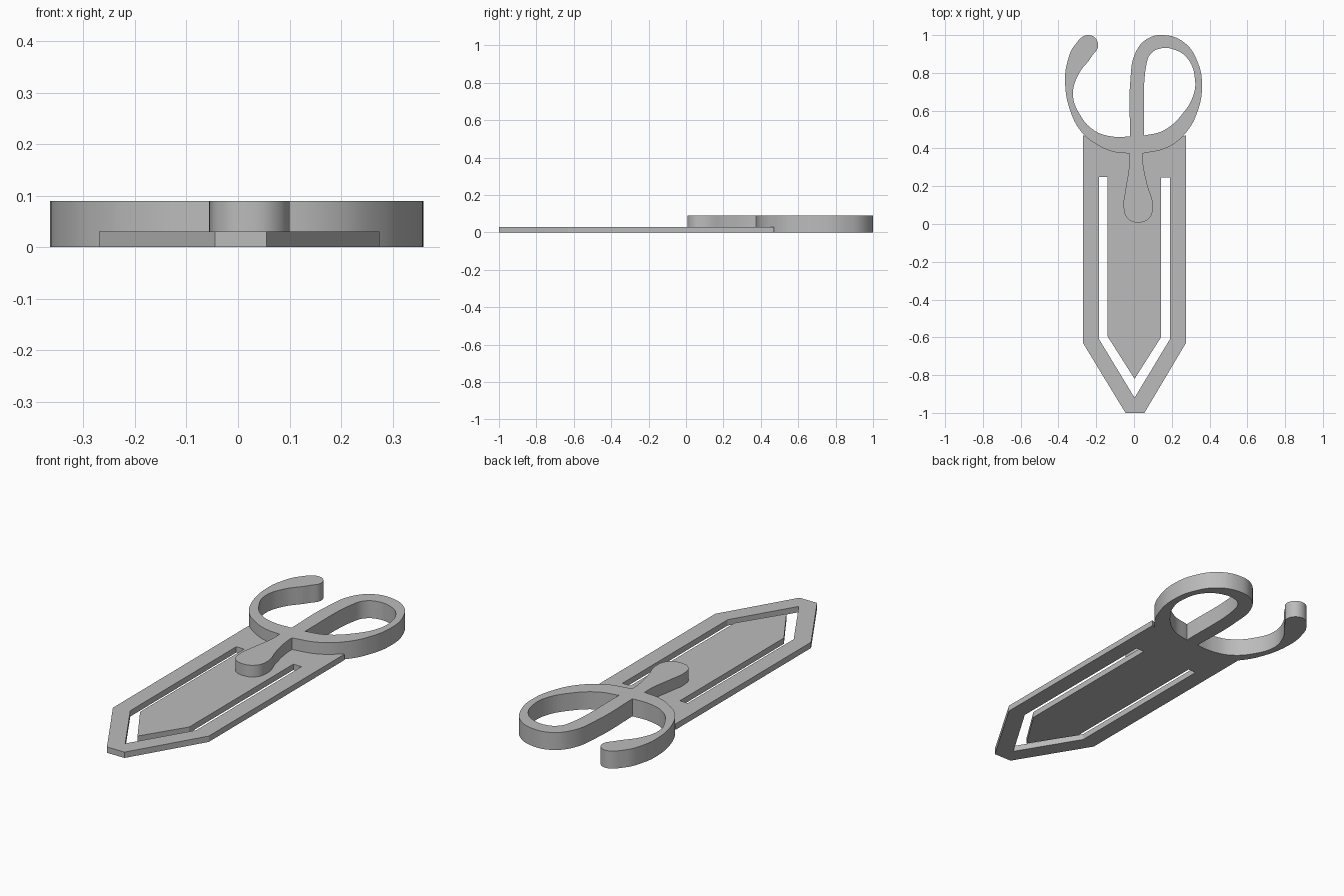
import bpy
import bmesh

# Remove the default cube
cube = bpy.data.objects.get("Cube")
if cube:
    bpy.data.objects.remove(cube, do_unlink=True)

SHARP = "VECTOR"   # marks a corner point in an otherwise smooth outline

# One grey for the whole clip
grey = bpy.data.materials.new("plain grey")
grey.use_nodes = True
colour = (0.5, 0.5, 0.5, 1)
grey.diffuse_color = colour
for node in grey.node_tree.nodes:
    if node.type == "BSDF_PRINCIPLED":
        node.inputs["Base Color"].default_value = colour


def add_outline(curve, points, all_sharp):
    """Add one closed outline; later outlines inside the first become holes."""
    spline = curve.splines.new("BEZIER")
    spline.bezier_points.add(len(points) - 1)
    spline.use_cyclic_u = True
    for knot, (x, y, *corner) in zip(spline.bezier_points, points):
        knot.co = (x, y, 0)
        handle = SHARP if corner or all_sharp else "AUTO"
        knot.handle_left_type = handle
        knot.handle_right_type = handle


def make_slab(name, outlines, thickness, all_sharp=False):
    """Fill the outlines and raise them from the ground to the thickness."""
    curve = bpy.data.curves.new(name + " outline", "CURVE")
    curve.dimensions = "2D"
    curve.fill_mode = "BOTH"
    curve.resolution_u = 8
    curve.extrude = thickness / 2
    for points in outlines:
        add_outline(curve, points, all_sharp)
    helper = bpy.data.objects.new(name + " helper", curve)
    bpy.context.collection.objects.link(helper)
    bpy.context.view_layer.update()
    evaluated = helper.evaluated_get(bpy.context.evaluated_depsgraph_get())
    mesh = bpy.data.meshes.new_from_object(evaluated)
    bpy.data.objects.remove(helper, do_unlink=True)
    mesh.name = name

    # Weld the caps to the walls and stand the slab on the ground
    bm = bmesh.new()
    bm.from_mesh(mesh)
    bmesh.ops.remove_doubles(bm, verts=bm.verts, dist=0.0005)
    bmesh.ops.recalc_face_normals(bm, faces=bm.faces)
    bmesh.ops.translate(bm, verts=bm.verts, vec=(0, 0, thickness / 2))
    bm.to_mesh(mesh)
    bm.free()

    mesh.materials.clear()
    mesh.materials.append(grey)
    slab = bpy.data.objects.new(name, mesh)
    bpy.context.collection.objects.link(slab)
    bpy.ops.object.select_all(action="DESELECT")
    slab.select_set(True)
    bpy.context.view_layer.objects.active = slab
    bpy.ops.object.shade_smooth_by_angle()
    return slab


# Thin pointed plate; its back edge hides under the scroll
plate_edge = [
    (-.27, .47), (-.27, -.63), (-.045, -1), (.055, -1), (.275, -.63),
    (.275, .47), (.18, .43), (.06, .4), (-.06, .4), (-.19, .44),
]
# Slot that frees the pointed tongue
tongue_slot = [
    (-.185, .25), (-.185, -.61), (.003, -.92), (.19, -.61), (.19, .245),
    (.143, .245), (.143, -.6), (.003, -.82), (-.14, -.595), (-.14, .25),
]
make_slab("pointed_plate", [plate_edge, tongue_slot], 0.03, all_sharp=True)

# Thick scroll: open hook, closed loop and drop-shaped stem
scroll_edge = [
    # hook tip and inside of hook
    (-.24, 1), (-.19, .955), (-.225, .885), (-.295, .79), (-.323, .685),
    (-.29, .585), (-.21, .495), (-.115, .463), (-.02, .463, SHARP),
    # upright and outside of loop
    (-.02, .75), (.008, .907), (.07, .98), (.16, 1), (.267, .96),
    (.336, .86), (.36, .74), (.336, .595), (.272, .48), (.177, .405),
    (.045, .373, SHARP),
    # stem
    (.048, .32), (.07, .21), (.1, .093), (.08, .03), (.02, .008),
    (-.035, .03), (-.055, .09), (-.045, .18), (-.025, .315),
    (-.025, .373, SHARP),
    # outside of hook
    (-.115, .384), (-.2, .423), (-.272, .48), (-.336, .595),
    (-.365, .755), (-.352, .86), (-.315, .945),
]
loop_hole = [
    (.053, .468, SHARP), (.066, .845), (.088, .9), (.135, .928),
    (.214, .923), (.288, .87), (.323, .765), (.315, .685), (.262, .59),
    (.156, .495),
]
make_slab("scroll_ornament", [scroll_edge, loop_hole], 0.09)
